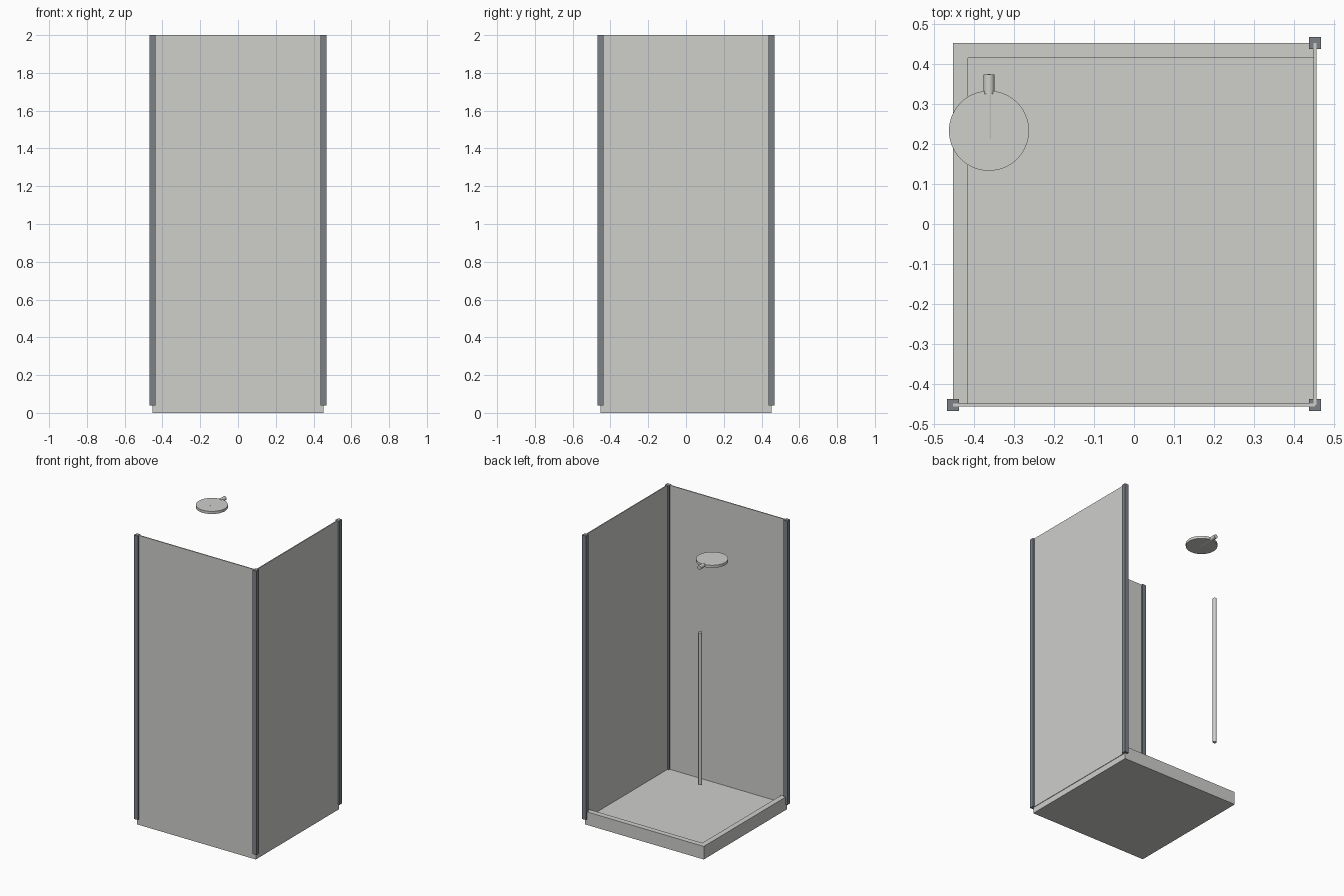
import bpy
import bmesh
from mathutils import Matrix, Vector

default = bpy.data.objects.get("Cube")
if default:
    bpy.data.objects.remove(default)


def material(name, rgb):
    mat = bpy.data.materials.new(name)
    color = (*rgb, 1)
    mat.diffuse_color = color
    mat.use_nodes = True
    mat.node_tree.nodes["Principled BSDF"].inputs["Base Color"].default_value = color
    return mat


light_grey = material("light grey", (0.62, 0.62, 0.60))
steel_grey = material("steel grey", (0.20, 0.22, 0.245))


def add_object(name, bm, mat):
    bmesh.ops.recalc_face_normals(bm, faces=bm.faces)
    mesh = bpy.data.meshes.new(name)
    bm.to_mesh(mesh)
    bm.free()
    mesh.materials.append(mat)
    obj = bpy.data.objects.new(name, mesh)
    bpy.context.collection.objects.link(obj)
    return obj


def prism(name, outline, bottom, top, mat):
    """Extrude a flat outline straight up."""
    bm = bmesh.new()
    face = bm.faces.new([bm.verts.new((x, y, bottom)) for x, y in outline])
    grown = bmesh.ops.extrude_face_region(bm, geom=[face])
    verts = [v for v in grown["geom"] if isinstance(v, bmesh.types.BMVert)]
    bmesh.ops.translate(bm, verts=verts, vec=(0, 0, top - bottom))
    return add_object(name, bm, mat)


def block(name, x0, x1, y0, y1, bottom, top, mat):
    return prism(name, [(x0, y0), (x1, y0), (x1, y1), (x0, y1)], bottom, top, mat)


def rod(name, start, end, radius, mat, sides=32):
    """Round bar between two points, smooth around its side."""
    start, end = Vector(start), Vector(end)
    axis = end - start
    turn = axis.to_track_quat("Z", "Y").to_matrix().to_4x4()
    bm = bmesh.new()
    bmesh.ops.create_cone(bm, cap_ends=True, segments=sides, radius1=radius,
                          radius2=radius, depth=axis.length,
                          matrix=Matrix.Translation((start + end) / 2) @ turn)
    for face in bm.faces:
        face.smooth = len(face.verts) == 4
    for edge in bm.edges:
        edge.smooth = all(f.smooth for f in edge.link_faces)
    return add_object(name, bm, mat)


EDGE = 0.4525       # half width of the tray
LIP = 0.415         # inner side of the raised rim
FLOOR = 0.04
RIM = 0.09
TOP = 2.0

# Tray: low floor with a raised rim on the two open sides
block("tray_floor", -LIP, EDGE, -EDGE, LIP, 0, FLOOR, light_grey)
prism("tray_rim", [(-EDGE, -EDGE), (-LIP, -EDGE), (-LIP, LIP),
                   (EDGE, LIP), (EDGE, EDGE), (-EDGE, EDGE)], 0, RIM, light_grey)

# Two panels centred on the tray edge
HALF = 0.0035
block("front_panel", -EDGE, EDGE, -EDGE - HALF, -EDGE + HALF, FLOOR, TOP, light_grey)
block("side_panel", EDGE - HALF, EDGE + HALF, -EDGE, EDGE, FLOOR, TOP, light_grey)

# Square posts holding the panel ends
POST = 0.015
for name, sx, sy in (("front_right_post", -1, -1), ("front_left_post", 1, -1),
                     ("back_left_post", 1, 1)):
    x, y = sx * EDGE, sy * EDGE
    block(name, x - POST, x + POST, y - POST, y + POST, FLOOR, TOP - 0.0005, steel_grey)

# Shower head, its arm and the upright rail
X = -0.3625
HEAD_Z = 1.96
rod("shower_head", (X, 0.233, HEAD_Z - 0.009), (X, 0.233, HEAD_Z + 0.009), 0.1,
    light_grey, 64)
rod("shower_arm", (X, 0.213, HEAD_Z), (X, 0.34, HEAD_Z), 0.0105, light_grey)
rod("arm_socket", (X, 0.325, HEAD_Z), (X, 0.374, HEAD_Z), 0.014, light_grey)
rod("shower_rail", (X, 0.3625, 0.46), (X, 0.3625, 1.51), 0.0125, light_grey)
